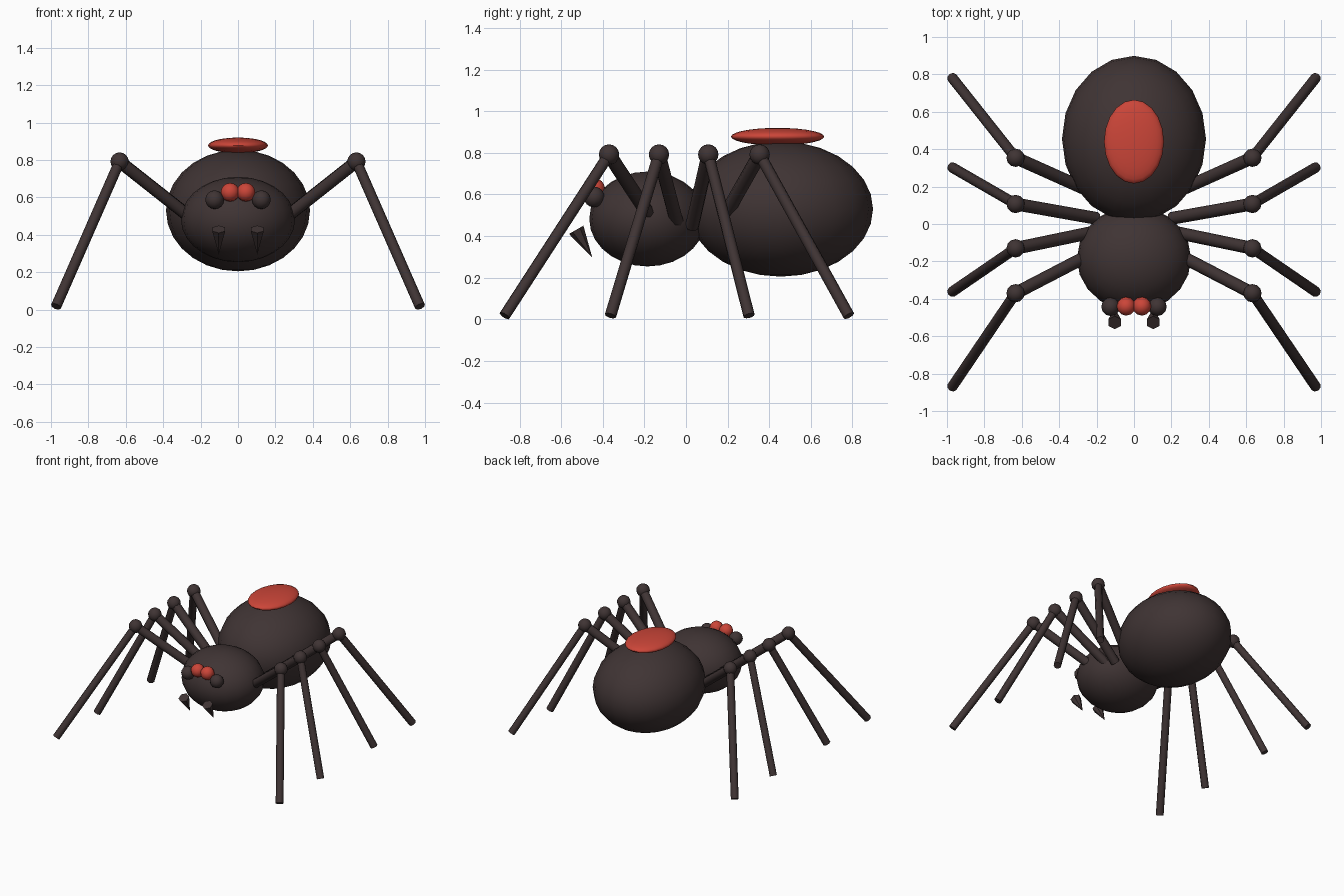
import bpy
import math
from mathutils import Vector

cube = bpy.data.objects.get("Cube")
if cube:
    bpy.data.objects.remove(cube, do_unlink=True)


def make_material(name, rgb):
    mat = bpy.data.materials.new(name)
    mat.use_nodes = True
    mat.diffuse_color = (*rgb, 1)
    mat.node_tree.nodes["Principled BSDF"].inputs["Base Color"].default_value = (*rgb, 1)
    return mat


DARK = make_material("dark brown", (0.05, 0.034, 0.034))
RED = make_material("red", (0.6, 0.06, 0.04))


def finish(name, mat, angle):
    obj = bpy.context.object
    obj.name = name
    obj.data.materials.append(mat)
    bpy.ops.object.transform_apply(location=False, rotation=False, scale=True)
    bpy.ops.object.shade_smooth_by_angle(angle=math.radians(angle))
    return obj


def ellipsoid(name, mat, center, radii, segments=20, rings=14):
    bpy.ops.mesh.primitive_uv_sphere_add(segments=segments, ring_count=rings,
                                         radius=1, location=center)
    bpy.context.object.scale = radii
    return finish(name, mat, 60)


def rod(name, start, end, radius, sides=8):
    start, end = Vector(start), Vector(end)
    axis = end - start
    bpy.ops.mesh.primitive_cylinder_add(vertices=sides, radius=radius, depth=axis.length,
                                        location=(start + end) / 2,
                                        rotation=axis.to_track_quat("Z", "Y").to_euler())
    return finish(name, DARK, 50)


# Body
ellipsoid("abdomen", DARK, (0, 0.455, 0.53), (0.385, 0.444, 0.325))
ellipsoid("head_thorax", DARK, (0, -0.185, 0.482), (0.305, 0.28, 0.228))
ellipsoid("back_spot", RED, (0, 0.44, 0.878), (0.16, 0.224, 0.042))

# Hip, knee and foot positions along y, front to back
LEGS = {
    "front": (-0.145, -0.37, -0.872),
    "mid_front": (-0.04, -0.13, -0.363),
    "mid_back": (0.03, 0.107, 0.303),
    "back": (0.16, 0.354, 0.783),
}

for side, s in (("left", 1), ("right", -1)):
    # Eyes
    ellipsoid(f"{side}_inner_eye", RED, (s * 0.042, -0.44, 0.628), (0.05,) * 3, 12, 8)
    ellipsoid(f"{side}_outer_eye", DARK, (s * 0.125, -0.442, 0.588), (0.05,) * 3, 12, 8)

    # Fang pointing down and back
    bpy.ops.mesh.primitive_cone_add(vertices=6, radius1=0.04, radius2=0, depth=0.155,
                                    location=(s * 0.103, -0.489, 0.363),
                                    rotation=(math.radians(-150), 0, 0))
    finish(f"{side}_fang", DARK, 30)

    # Legs
    for label, (hip_y, knee_y, foot_y) in LEGS.items():
        hip = (s * 0.2, hip_y, 0.45)
        knee = (s * 0.633, knee_y, 0.792)
        foot = (s * 0.973, foot_y, 0.017)
        rod(f"{side}_{label}_thigh", hip, knee, 0.034)
        rod(f"{side}_{label}_shin", knee, foot, 0.028)
        ellipsoid(f"{side}_{label}_knee", DARK, knee, (0.049,) * 3, 12, 8)
